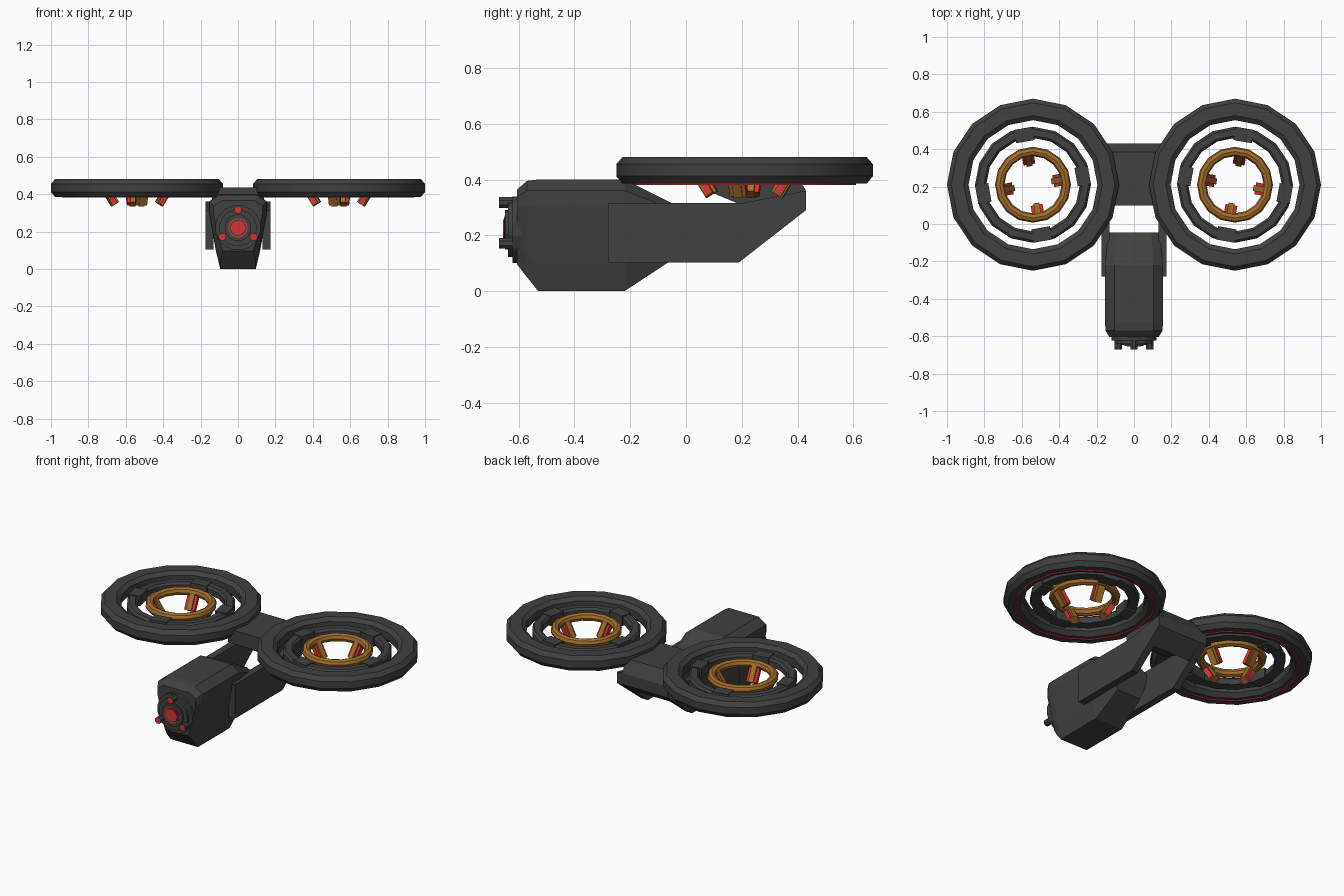
import bpy, bmesh, math
from mathutils import Matrix, Vector

if "Cube" in bpy.data.objects:
    bpy.data.objects.remove(bpy.data.objects["Cube"])


def mat(name, rgb):
    m = bpy.data.materials.new(name)
    m.diffuse_color = (*rgb, 1)
    m.use_nodes = True
    m.node_tree.nodes["Principled BSDF"].inputs["Base Color"].default_value = m.diffuse_color
    return m


DARK = mat("charcoal", (0.052, 0.052, 0.054))
ORANGE = mat("amber", (0.38, 0.16, 0.025))
RED = mat("red", (0.68, 0.035, 0.035))


def make(name, verts, faces, mats, smooth=False):
    me = bpy.data.meshes.new(name)
    me.from_pydata(verts, [], faces)
    for m in mats:
        me.materials.append(m)
    bm = bmesh.new()
    bm.from_mesh(me)
    bmesh.ops.recalc_face_normals(bm, faces=bm.faces)
    bm.to_mesh(me)
    bm.free()
    ob = bpy.data.objects.new(name, me)
    bpy.context.collection.objects.link(ob)
    if smooth:
        bpy.ops.object.select_all(action='DESELECT')
        ob.select_set(True)
        bpy.context.view_layer.objects.active = ob
        bpy.ops.object.shade_smooth_by_angle(angle=math.radians(35))
    return ob


def loft(name, sections, m):
    """Join equal-length closed sections and cap both ends."""
    n = len(sections[0])
    verts = [v for s in sections for v in s]
    faces = [list(range(n)), list(range(len(verts) - n, len(verts)))]
    for k in range(len(sections) - 1):
        for i in range(n):
            j = (i + 1) % n
            faces.append((k * n + i, k * n + j, k * n + n + j, k * n + n + i))
    return make(name, verts, faces, [m])


def extrude_x(name, profile, x0, x1, m):
    return loft(name, [[(x, y, z) for y, z in profile] for x in (x0, x1)], m)


def ring(name, centre, profile, m, sides=16):
    """Closed (radius, z) profile turned about a vertical axis."""
    n = len(profile)
    verts, faces = [], []
    for k in range(sides):
        a = 2 * math.pi * k / sides
        verts += [(centre[0] + r * math.cos(a), centre[1] + r * math.sin(a), z) for r, z in profile]
        for i in range(n):
            j, q = (i + 1) % n, (k + 1) % sides
            faces.append((k * n + i, k * n + j, q * n + j, q * n + i))
    return make(name, verts, faces, [m], True)


def box(name, matrix, size, m):
    v = [matrix @ Vector((x * size[0] / 2, y * size[1] / 2, z * size[2] / 2))
         for x in (-1, 1) for y in (-1, 1) for z in (-1, 1)]
    f = [(0, 1, 3, 2), (4, 5, 7, 6), (0, 1, 5, 4), (2, 3, 7, 6), (0, 2, 6, 4), (1, 3, 7, 5)]
    return make(name, v, f, [m])


def disc_y(name, x, z, r, y_front, y_back, sides, m, front=None):
    """Cylinder along y, optionally with its own front-face colour."""
    secs = [[(x + r * math.cos(2 * math.pi * (i + .5) / sides), y,
              z + r * math.sin(2 * math.pi * (i + .5) / sides)) for i in range(sides)]
            for y in (y_front, y_back)]
    ob = loft(name, secs, m)
    if front:
        ob.data.materials.append(front)
        for p in ob.data.polygons:
            if p.normal.y < -0.9:
                p.material_index = 1
    return ob


# Hull: lengthwise loft with a narrow belly and chamfered roof
def hull_section(y, zb, zt, w):
    h = zt - zb
    half = [(0.095, 0), (0.118, 0.24), (0.155, 0.75), (0.155, 0.9), (0.105, 1)]
    pts = [(x * w, y, zb + t * h) for x, t in half]
    return pts + [(-x, yy, z) for x, yy, z in reversed(pts)]


loft("hull", [hull_section(-0.605, 0.095, 0.365, 0.85), hull_section(-0.57, 0.05, 0.395, 0.98),
              hull_section(-0.53, 0.0, 0.4, 1), hull_section(-0.22, 0.0, 0.4, 1),
              hull_section(-0.045, 0.115, 0.312, 0.88)], DARK)

# Nose: stepped discs, red eye and three pegs
for i, (r, y) in enumerate([(0.122, -0.622), (0.1, -0.638), (0.072, -0.648)]):
    disc_y("nose_disc_%d" % i, 0, 0.22, r, y, -0.59, 16, DARK)
disc_y("eye_rim", 0, 0.22, 0.052, -0.651, -0.6, 16, RED)
disc_y("eye_groove", 0, 0.22, 0.045, -0.653, -0.6, 16, DARK)
disc_y("eye", 0, 0.22, 0.038, -0.656, -0.6, 16, RED)
for i, a in enumerate((90, 210, 330)):
    a = math.radians(a)
    disc_y("nose_peg_%d" % i, 0.097 * math.cos(a), 0.22 + 0.097 * math.sin(a), 0.021,
           -0.67, -0.6, 8, DARK, RED)

# Rear crossbar joining the arms and rings
extrude_x("crossbar", [(0.1, 0.435), (0.385, 0.435), (0.43, 0.36), (0.43, 0.29), (0.33, 0.215),
                       (0.22, 0.3), (0.1, 0.35)], -0.14, 0.14, DARK)

arm = [(-0.28, 0.315), (-0.28, 0.103), (0.19, 0.103), (0.43, 0.29), (0.43, 0.36), (0.2, 0.315)]
outer = [(0.46, 0.412), (0.46, 0.455), (0.438, 0.48), (0.37, 0.48), (0.345, 0.46),
         (0.345, 0.412), (0.37, 0.388), (0.438, 0.385)]
middle = [(0.31, 0.41), (0.31, 0.445), (0.298, 0.458), (0.262, 0.458), (0.25, 0.445), (0.25, 0.41)]
gold = [(0.178 + 0.025 * math.cos(i * math.pi / 4), 0.44 + 0.025 * math.sin(i * math.pi / 4))
        for i in range(8)]

for side, s in (("left", -1), ("right", 1)):
    extrude_x(side + "_arm", arm, s * 0.13, s * 0.175, DARK)
    # Rotor pod: three concentric rings and a red underside line
    c = (s * 0.54, 0.21)
    ring(side + "_outer_ring", c, outer, DARK)
    ring(side + "_red_line", c, [(0.40, 0.39), (0.40, 0.381), (0.39, 0.381), (0.39, 0.39)], RED)
    ring(side + "_middle_ring", c, middle, DARK)
    ring(side + "_inner_ring", c, gold, ORANGE)
    for i in range(4):
        a = math.radians(80 + 90 * i)
        if s < 0:
            a = math.pi - a
        place = Matrix.Translation((c[0], c[1], 0)) @ Matrix.Rotation(a, 4, 'Z')
        # Clamp on the middle ring
        box("%s_clamp_%d" % (side, i), place @ Matrix.Translation((0.27, 0, 0.432)),
            (0.072, 0.1, 0.062), DARK)
        # Inward-leaning thruster with a cross-shaped section
        tilt = place @ Matrix.Translation((0.145, 0, 0.388)) @ Matrix.Rotation(math.radians(32), 4, 'Y')
        box("%s_thruster_%d" % (side, i), tilt, (0.046, 0.032, 0.098), ORANGE)
        box("%s_thruster_fin_%d" % (side, i), tilt, (0.024, 0.064, 0.094), RED)
        box("%s_thruster_wing_%d" % (side, i), tilt @ Matrix.Translation((0.008, 0, 0.002)),
            (0.02, 0.06, 0.098), ORANGE)
